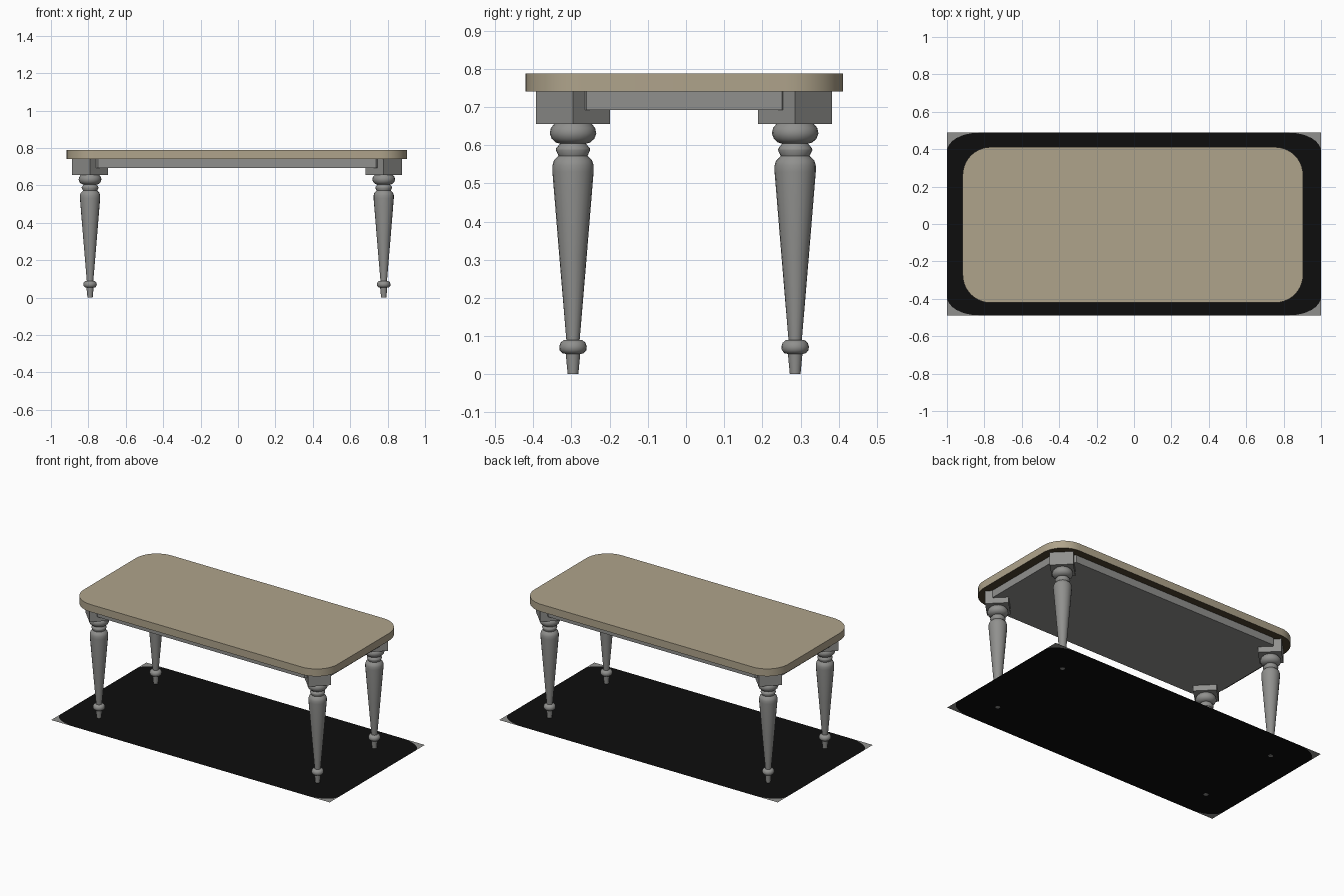
import bpy, bmesh, math

if "Cube" in bpy.data.objects:
    bpy.data.objects.remove(bpy.data.objects["Cube"])

CX, CY = -0.006, -0.005   # table sits slightly off the centre of its base mat


def material(name, rgb):
    m = bpy.data.materials.new(name)
    m.diffuse_color = (*rgb, 1)
    m.use_nodes = True
    m.node_tree.nodes["Principled BSDF"].inputs["Base Color"].default_value = m.diffuse_color
    return m


TAN = material("tan top", (0.43, 0.37, 0.26))
BROWN = material("dark brown underside", (0.075, 0.055, 0.03))
GREY = material("grey wood", (0.28, 0.28, 0.27))
BLACK = material("black mat", (0.004, 0.004, 0.004))


def finish(name, bm, mats, smooth=None):
    me = bpy.data.meshes.new(name)
    bm.to_mesh(me)
    bm.free()
    for m in mats:
        me.materials.append(m)
    ob = bpy.data.objects.new(name, me)
    bpy.context.collection.objects.link(ob)
    if smooth:
        bpy.ops.object.select_all(action='DESELECT')
        ob.select_set(True)
        bpy.context.view_layer.objects.active = ob
        bpy.ops.object.shade_smooth_by_angle(angle=math.radians(smooth))
    return ob


def corner_arc(sx, sy, hx, hy, rx, ry, n):
    # quarter ellipse in one corner, running counter-clockwise round the outline
    pts = []
    for i in range(n + 1):
        a = math.pi / 2 * i / n
        pts.append((sx * (hx - rx + rx * math.cos(a)), sy * (hy - ry + ry * math.sin(a))))
    return pts if sx * sy > 0 else pts[::-1]


CORNERS = [(1, 1), (-1, 1), (-1, -1), (1, -1)]


def outline(hx, hy, rx, ry, n):
    return [p for sx, sy in CORNERS for p in corner_arc(sx, sy, hx, hy, rx, ry, n)]


def slab(name, pts, z0, z1, mats, smooth=None):
    bm = bmesh.new()
    face = bm.faces.new([bm.verts.new((x + CX, y + CY, z0)) for x, y in pts])
    ext = bmesh.ops.extrude_face_region(bm, geom=[face])
    for v in ext["geom"]:
        if isinstance(v, bmesh.types.BMVert):
            v.co.z = z1
    bmesh.ops.recalc_face_normals(bm, faces=bm.faces)
    bm.normal_update()
    for f in bm.faces:
        if len(mats) > 1 and f.normal.z < -0.5:
            f.material_index = 1
    return finish(name, bm, mats, smooth)


# table top with rounded corners, and the apron slab beneath it
slab("table_top", outline(0.91, 0.416, 0.15, 0.15, 10), 0.74, 0.788, [TAN, BROWN], 30)
slab("apron", outline(0.853, 0.366, 0.11, 0.11, 1), 0.692, 0.74, [GREY])

# turned leg profile: radius, height
PROFILE = [(0.014, 0.0), (0.019, 0.053), (0.028, 0.055), (0.035, 0.063), (0.036, 0.072),
           (0.033, 0.082), (0.025, 0.089), (0.0175, 0.09), (0.036, 0.31), (0.054, 0.53),
           (0.054, 0.547), (0.05, 0.56), (0.038, 0.572), (0.045, 0.587), (0.044, 0.592),
           (0.034, 0.604), (0.045, 0.607), (0.056, 0.617), (0.061, 0.631),
           (0.058, 0.645), (0.049, 0.656)]


def leg(name, x, y, sides=20):
    bm = bmesh.new()
    rings = [[bm.verts.new((x + r * math.cos(2 * math.pi * k / sides),
                            y + r * math.sin(2 * math.pi * k / sides), z))
              for k in range(sides)] for r, z in PROFILE]
    for a, b in zip(rings, rings[1:]):
        for k in range(sides):
            j = (k + 1) % sides
            bm.faces.new((a[k], a[j], b[j], b[k]))
    bm.faces.new(rings[0][::-1])
    bm.faces.new(rings[-1])
    finish(name, bm, [GREY], 40)


# four legs, each under a block turned 45 degrees
R = 0.097
for sx, sy in CORNERS:
    tag = ("front" if sy < 0 else "back") + ("_right" if sx > 0 else "_left")
    lx, ly = sx * 0.785, sy * 0.291
    leg(tag + "_leg", lx + CX, ly + CY)
    diamond = [(lx + R, ly), (lx, ly + R), (lx - R, ly), (lx, ly - R)]
    slab(tag + "_leg_block", diamond, 0.656, 0.74, [GREY])

# thin floor mat: black centre with grey corner slivers
bm = bmesh.new()
HX, HY, RX, RY, N, Z = 1.0, 0.488, 0.17, 0.1, 8, 0.001
arcs = [[bm.verts.new((x, y, Z)) for x, y in corner_arc(sx, sy, HX, HY, RX, RY, N)]
        for sx, sy in CORNERS]
bm.faces.new([v for arc in arcs for v in arc])
for (sx, sy), arc in zip(CORNERS, arcs):
    tip = bm.verts.new((sx * HX, sy * HY, Z))
    for a, b in zip(arc, arc[1:]):
        bm.faces.new((tip, b, a)).material_index = 1
bm.normal_update()
for f in bm.faces:
    if f.normal.z < 0:
        f.normal_flip()
finish("floor_mat", bm, [BLACK, GREY])
